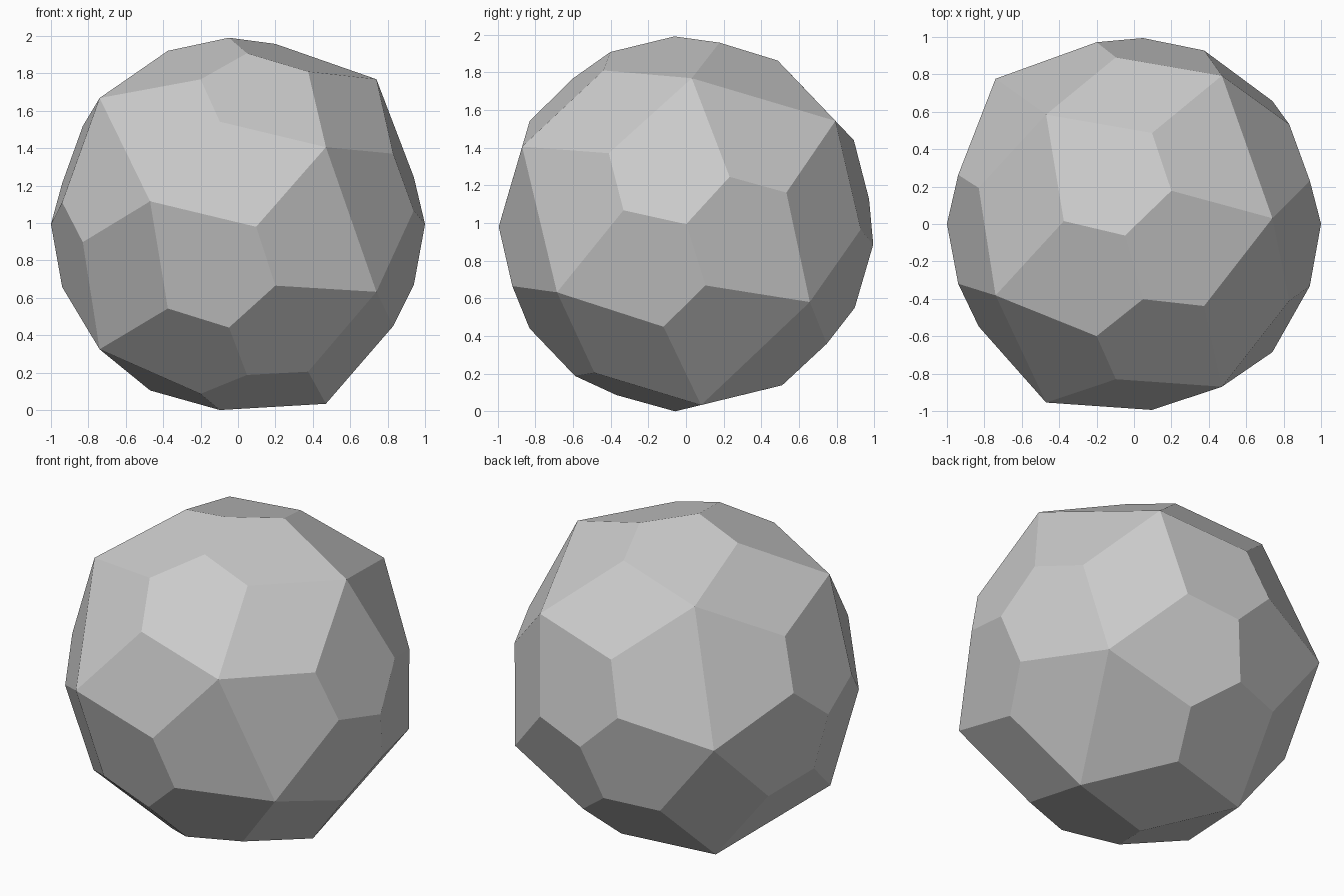
import bpy, bmesh, math

cube = bpy.data.objects.get("Cube")
if cube:
    bpy.data.objects.remove(cube, do_unlink=True)

grey = bpy.data.materials.new("plain_grey")
grey.use_nodes = True
colour = (0.6, 0.6, 0.6, 1.0)
grey.diffuse_color = colour
grey.node_tree.nodes["Principled BSDF"].inputs["Base Color"].default_value = colour

# Corner seeds: height along the x axis, angle about it, distance from centre
SEEDS = [
    (0.940, 47.5, 1.0), (0.830, 17.5, 1.0), (0.375, 118.3, 1.0),
    (0.200, 79.6, 1.0), (0.097, 60.8, 1.0), (0.048, 113.8, 1.0),
    (0.740, 87.8, 1.072), (0.470, 34.7, 1.072),
]
FLIP = 87.4      # twice the angle of the half-turn axis
CENTRE_Z = 0.994


def corner(x, angle, dist):
    r = math.sqrt(dist * dist - x * x)
    a = math.radians(angle)
    return (x, r * math.cos(a), r * math.sin(a) + CENTRE_Z)


# Two poles, then each seed in three turns and their half-turn partners
points = [(1, 0, CENTRE_Z), (-1, 0, CENTRE_Z)]
for x, angle, dist in SEEDS:
    for turn in (0, 120, 240):
        points.append(corner(x, angle + turn, dist))
        points.append(corner(-x, FLIP - angle + turn, dist))

# Wrap the corners in a hull and merge its triangles into flat facets
bm = bmesh.new()
for p in points:
    bm.verts.new(p)
bmesh.ops.convex_hull(bm, input=bm.verts[:])
bmesh.ops.dissolve_limit(bm, angle_limit=math.radians(10),
                         verts=bm.verts[:], edges=bm.edges[:])
bmesh.ops.recalc_face_normals(bm, faces=bm.faces[:])

# Rest it on the ground, centred
for axis in range(3):
    low = min(v.co[axis] for v in bm.verts)
    high = max(v.co[axis] for v in bm.verts)
    shift = -low if axis == 2 else -(low + high) / 2
    for v in bm.verts:
        v.co[axis] += shift

mesh = bpy.data.meshes.new("faceted_ball")
print("corners", len(bm.verts), "faces", sorted(len(f.verts) for f in bm.faces))
bm.to_mesh(mesh)
bm.free()
mesh.materials.append(grey)
ball = bpy.data.objects.new("faceted_ball", mesh)
bpy.context.collection.objects.link(ball)
